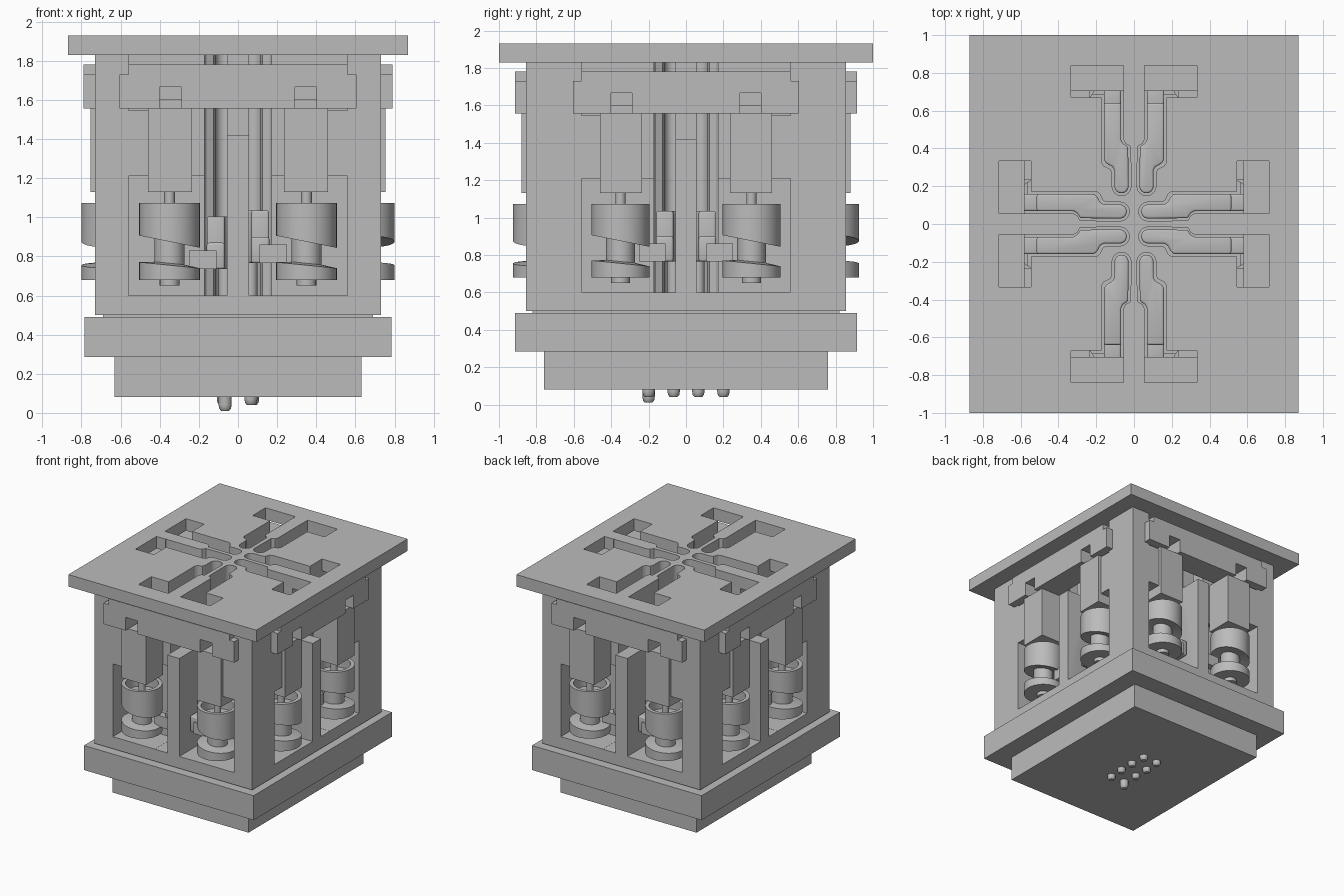
import bpy, bmesh, math
from mathutils import Vector

if "Cube" in bpy.data.objects:
    bpy.data.objects.remove(bpy.data.objects["Cube"])

grey = bpy.data.materials.new("machine_grey")
grey.diffuse_color = (0.5, 0.5, 0.5, 1)
grey.use_nodes = True
grey.node_tree.nodes["Principled BSDF"].inputs["Base Color"].default_value = grey.diffuse_color

FACES = [0.855, 0.73, 0.855, 0.73]   # distance of each body side from the centre
SIDES = ["front", "right", "back", "left"]


def place(u, d, z, side):
    """u along the side, d inward from its face, z up."""
    x, y = u, d - FACES[side]
    for _ in range(side):
        x, y = -y, x
    return Vector((x, y, z))


def finish(name, bm):
    bmesh.ops.remove_doubles(bm, verts=bm.verts, dist=1e-5)
    bmesh.ops.recalc_face_normals(bm, faces=bm.faces)
    me = bpy.data.meshes.new(name)
    bm.to_mesh(me)
    bm.free()
    me.materials.append(grey)
    ob = bpy.data.objects.new(name, me)
    bpy.context.collection.objects.link(ob)
    return ob


def activate(ob):
    bpy.ops.object.select_all(action='DESELECT')
    ob.select_set(True)
    bpy.context.view_layer.objects.active = ob


def prism(name, pts, lo, hi, side, axis='z'):
    """Outline (u,d) extruded in z, or outline (u,z) extruded in d."""
    bm = bmesh.new()
    rows = []
    for h in (lo, hi):
        rows.append([bm.verts.new(place(a, b, h, side) if axis == 'z'
                                  else place(a, h, b, side)) for a, b in pts])
    bm.faces.new(rows[0])
    bm.faces.new(rows[1])
    n = len(pts)
    for i in range(n):
        j = (i + 1) % n
        bm.faces.new((rows[0][i], rows[0][j], rows[1][j], rows[1][i]))
    return finish(name, bm)


def block(name, u0, u1, d0, d1, z0, z1, side):
    return prism(name, [(u0, d0), (u1, d0), (u1, d1), (u0, d1)], z0, z1, side)


def slab(name, x, y, z0, z1):
    return block(name, -x, x, FACES[0] - y, FACES[0] + y, z0, z1, 0)


def lathe(name, profile, u, d, side, seg=40):
    """Turned part; the third profile value tilts that ring along u."""
    bm = bmesh.new()
    rings = []
    for r, z, tilt in profile:
        ring = []
        for i in range(seg):
            a = 2 * math.pi * i / seg
            ring.append(bm.verts.new(place(u + r * math.cos(a), d + r * math.sin(a),
                                           z + tilt * r * math.cos(a), side)))
        rings.append(ring)
    for p, q in zip(rings, rings[1:]):
        for i in range(seg):
            j = (i + 1) % seg
            bm.faces.new((p[i], p[j], q[j], q[i]))
    bmesh.ops.dissolve_degenerate(bm, dist=1e-6, edges=bm.edges)
    ob = finish(name, bm)
    activate(ob)
    bpy.ops.object.shade_smooth_by_angle(angle=math.radians(35))
    return ob


def cut(target, cutters):
    activate(target)
    for c in cutters:
        c.hide_render = True
        m = target.modifiers.new("cut", 'BOOLEAN')
        m.operation, m.solver, m.object = 'DIFFERENCE', 'EXACT', c
        bpy.ops.object.modifier_apply(modifier=m.name)
        bpy.data.objects.remove(c)
    bpy.ops.object.shade_smooth_by_angle(angle=math.radians(30))


def slot(s, start, m=0.0):
    """Cranked slot outline with a round inner end; m shrinks it."""
    pts = [(0.055 + m, start), (0.055 + m, 0.41), (0.045 + m, 0.43), (0.018 + m, 0.445)]
    r = 0.05 - m
    for i in range(13):
        a = math.pi - math.pi * i / 12
        pts.append((0.066 + r * math.cos(a), 0.655 + r * math.sin(a)))
    pts += [(0.116 - m, 0.585 - m), (0.125 - m, 0.565 - m), (0.16 - m, 0.548 - m),
            (0.172 - m, 0.53 - m), (0.172 - m, start)]
    return [(s * u, d) for u, d in pts]


# stacked plates
body = slab("body", 0.73, 0.855, 0.5, 1.83)
slab("neck", 0.69, 0.82, 0.485, 0.505)
slab("base_plate", 0.785, 0.915, 0.285, 0.49)
slab("lower_plate", 0.63, 0.76, 0.08, 0.29)
top = slab("top_plate", 0.87, 1.0, 1.83, 1.93)

body_cuts, top_cuts = [], []
for k in range(4):
    # recess for the crossbar, open to the top
    body_cuts.append(block("cutter", -0.56, 0.56, -0.1, 0.186, 1.545, 1.9, k))
    body_cuts.append(block("cutter", -0.08, 0.08, -0.1, 0.184, 1.42, 1.7, k))
    for s in (-1, 1):
        body_cuts.append(prism("cutter", slot(s, -0.1), 0.6, 1.95, k))
        body_cuts.append(block("cutter", s * 0.1, s * 0.56, -0.1, 0.25, 0.601, 1.21, k))
        body_cuts.append(block("cutter", s * 0.1, s * 0.46, -0.1, 0.21, 1.1, 1.6, k))
        top_cuts.append(prism("cutter", slot(s, 0.1), 1.7, 2.1, k))
        top_cuts.append(block("cutter", s * 0.056, s * 0.333, 0.015, 0.185, 1.7, 2.1, k))
cut(body, body_cuts)
cut(top, top_cuts)

# crossbar outline, half, with step and motor notch
half = [(0.29, 1.555), (0.29, 1.665), (0.4, 1.665), (0.4, 1.555),
        (0.605, 1.555), (0.605, 1.73), (0.56, 1.73), (0.56, 1.78)]
bar = half + [(-u, z) for u, z in reversed(half)]

for k, side in enumerate(SIDES):
    prism(side + "_crossbar", bar, -0.06, 0.15, k, 'd')
    for s in (-1, 1):
        tag = side + ("_a" if s < 0 else "_b")
        drop = -0.03 if (k, s) == (0, -1) else 0.0
        block(tag + "_motor", s * 0.235, s * 0.46, -0.025, 0.2, 1.13, 1.556, k)
        # turned cam with a helical groove and open cup
        lathe(tag + "_cam", [
            (0, 0.65, 0), (0.05, 0.65, 0), (0.05, 0.68, 0), (0.155, 0.68, 0),
            (0.155, 0.755, -0.1), (0.077, 0.765, -0.1), (0.077, 0.885, -0.2),
            (0.155, 0.875, -0.2), (0.155, 1.073, 0), (0.125, 1.073, 0),
            (0.125, 0.99, 0), (0.027, 0.99, 0), (0.027, 1.135, 0), (0, 1.135, 0)],
            s * 0.35, 0.085, k)
        # slider, foot and follower arm
        z = 0.765 + drop
        for name, ob in (
            ("slider", prism(tag + "_slider", slot(s, 0.215, 0.013), z, z + 0.27, k)),
            ("foot", block(tag + "_foot", s * 0.068, s * 0.16, 0.12, 0.26, z, z + 0.135, k)),
            ("arm", block(tag + "_arm", s * 0.11, s * 0.25, 0.11, 0.17, z, z + 0.095, k)),
        ):
            if name != "arm":
                b = ob.modifiers.new("round", 'BEVEL')
                b.width, b.segments, b.limit_method = 0.012, 3, 'ANGLE'
                activate(ob)
                bpy.ops.object.modifier_apply(modifier="round")
                bpy.ops.object.shade_smooth_by_angle(angle=math.radians(35))
        # pin through the base
        e = 0.04 + drop
        lathe(tag + "_pin", [(0, e, 0), (0.02, e, 0), (0.03, e + 0.012, 0),
                             (0.033, e + 0.03, 0), (0.033, z + 0.02, 0), (0, z + 0.02, 0)],
              s * 0.066, 0.655, k, 24)
